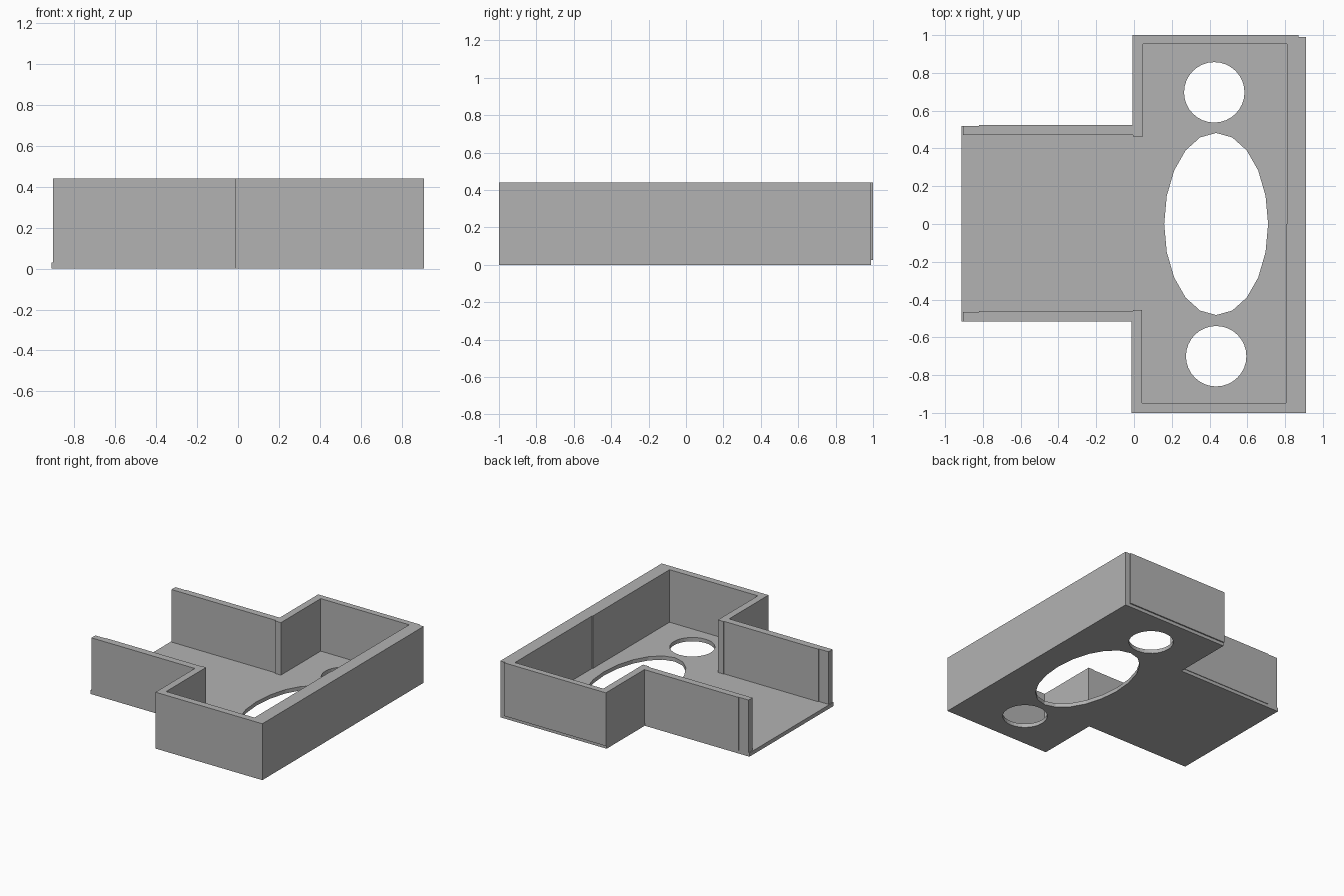
import bpy, bmesh
from math import sin, cos, tau

cube = bpy.data.objects.get("Cube")
if cube:
    bpy.data.objects.remove(cube, do_unlink=True)

GREY = (0.45, 0.45, 0.45, 1)
grey = bpy.data.materials.new("matte grey")
grey.use_nodes = True
grey.diffuse_color = GREY
grey.node_tree.nodes["Principled BSDF"].inputs["Base Color"].default_value = GREY

HEIGHT = 0.44
FLOOR = 0.03


def ellipse(x, y, rx, ry, sides):
    return [(x + rx * cos(tau * i / sides), y + ry * sin(tau * i / sides))
            for i in range(sides)]


def extrude_outline(name, loops, z0, z1):
    """Fill the first loop, leave the others as holes, and extrude upward."""
    bm = bmesh.new()
    for loop in loops:
        verts = [bm.verts.new((x, y, z0)) for x, y in loop]
        for a, b in zip(verts, verts[1:] + verts[:1]):
            bm.edges.new((a, b))
    bmesh.ops.triangle_fill(bm, edges=bm.edges[:], use_beauty=True)
    grown = bmesh.ops.extrude_face_region(bm, geom=bm.faces[:], use_keep_orig=True)
    top = [g for g in grown["geom"] if isinstance(g, bmesh.types.BMVert)]
    bmesh.ops.translate(bm, verts=top, vec=(0, 0, z1 - z0))
    bmesh.ops.recalc_face_normals(bm, faces=bm.faces[:])
    bmesh.ops.dissolve_limit(bm, angle_limit=0.001, verts=bm.verts[:], edges=bm.edges[:])
    mesh = bpy.data.meshes.new(name)
    bm.to_mesh(mesh)
    bm.free()
    mesh.materials.append(grey)
    obj = bpy.data.objects.new(name, mesh)
    bpy.context.collection.objects.link(obj)
    return obj


# T-shaped floor with one oval and two round openings
floor_outline = [(-0.912, -0.515), (-0.012, -0.515), (-0.012, -1), (0.91, -1),
                 (0.91, 0.99), (-0.008, 0.99), (-0.008, 0.52), (-0.912, 0.52)]
openings = [ellipse(0.435, 0, 0.275, 0.482, 20),
            ellipse(0.425, 0.697, 0.16, 0.16, 32),
            ellipse(0.435, -0.70, 0.16, 0.16, 32)]
extrude_outline("floor", [floor_outline] + openings, 0, FLOOR)

# Wall running round the floor, open at the left end, thicker on the long side
outer = [(-0.905, -0.515), (-0.012, -0.515), (-0.012, -1), (0.91, -1),
         (0.91, 0.99), (0.87, 0.99), (0.87, 1), (-0.008, 1),
         (-0.008, 0.525), (-0.82, 0.525), (-0.82, 0.52), (-0.905, 0.52)]
inner = [(-0.905, 0.472), (-0.005, 0.472), (-0.005, 0.462), (0.047, 0.462),
         (0.047, 0.953), (0.81, 0.953), (0.81, 0), (0.805, 0), (0.805, -0.947),
         (0.043, -0.947), (0.043, -0.455), (-0.005, -0.455), (-0.005, -0.46),
         (-0.82, -0.46), (-0.82, -0.466), (-0.905, -0.466)]
extrude_outline("surrounding_wall", [outer + inner], FLOOR - 0.005, HEIGHT)
